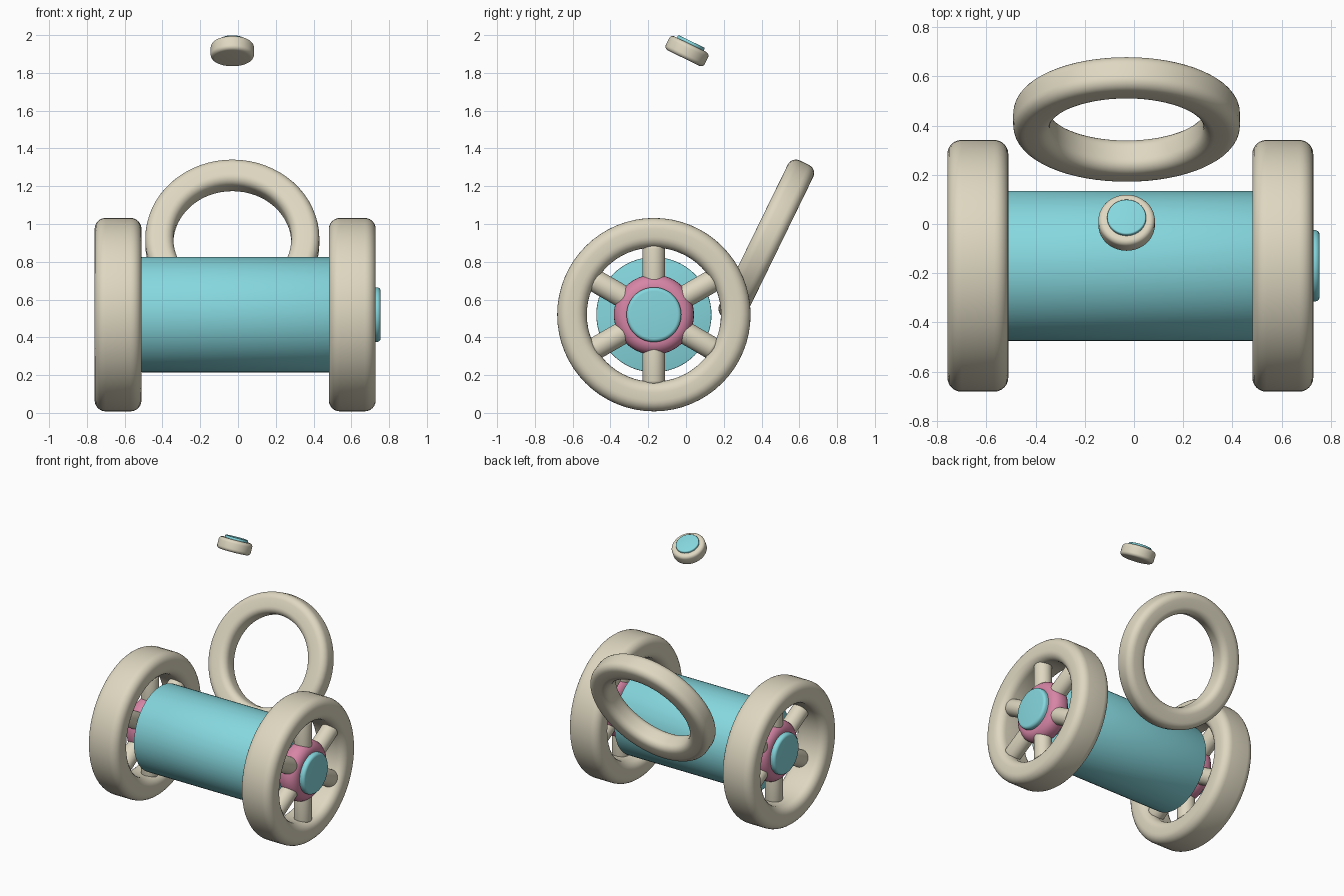
import bpy
import bmesh
from math import sin, cos, pi, radians
from mathutils import Matrix, Vector

cube = bpy.data.objects.get("Cube")
if cube:
    bpy.data.objects.remove(cube)


def material(name, rgb):
    mat = bpy.data.materials.new(name)
    color = (*rgb, 1)
    mat.diffuse_color = color
    mat.use_nodes = True
    mat.node_tree.nodes["Principled BSDF"].inputs["Base Color"].default_value = color
    return mat


CREAM = material("cream", (0.73, 0.68, 0.53))
BLUE = material("sky blue", (0.235, 0.68, 0.73))
PINK = material("rose pink", (0.68, 0.235, 0.38))


def section(inner, outer, half, round_by, steps=6):
    """Cross-section (radius, height) with rounded corners; inner 0 is solid."""
    corners = [(outer, half, 1, 1, 0), (inner, half, -1, 1, 1),
               (inner, -half, -1, -1, 2), (outer, -half, 1, -1, 3)]
    points = []
    for r, h, sr, sh, quarter in corners:
        if r == 0:
            points.append((0, h))
            continue
        for i in range(steps + 1):
            a = (quarter + i / steps) * pi / 2
            points.append((r - sr * round_by + round_by * cos(a),
                           h - sh * round_by + round_by * sin(a)))
    return points


def lathe(name, mat, points, center, axis, segments=64):
    """Turn a closed cross-section round an axis through center."""
    bm = bmesh.new()
    rings = []
    for k in range(segments):
        a = 2 * pi * k / segments
        rings.append([bm.verts.new((r * cos(a), r * sin(a), h)) for r, h in points])
    n = len(points)
    for k, ring in enumerate(rings):
        nxt = rings[(k + 1) % segments]
        for i in range(n):
            j = (i + 1) % n
            if points[i][0] == 0 and points[j][0] == 0:
                continue
            bm.faces.new((ring[i], nxt[i], nxt[j], ring[j]))
    bmesh.ops.remove_doubles(bm, verts=bm.verts, dist=1e-5)
    bmesh.ops.recalc_face_normals(bm, faces=bm.faces)
    mesh = bpy.data.meshes.new(name)
    bm.to_mesh(mesh)
    bm.free()
    mesh.materials.append(mat)
    obj = bpy.data.objects.new(name, mesh)
    turn = Vector((0, 0, 1)).rotation_difference(Vector(axis)).to_matrix().to_4x4()
    obj.matrix_world = Matrix.Translation(center) @ turn
    bpy.context.collection.objects.link(obj)
    bpy.ops.object.select_all(action='DESELECT')
    obj.select_set(True)
    bpy.context.view_layer.objects.active = obj
    bpy.ops.object.shade_smooth_by_angle(angle=radians(35))
    return obj


X = Vector((1, 0, 0))
AXLE_Y, AXLE_Z = -0.17, 0.52

# Drum between the wheels
lathe("drum", BLUE, section(0, 0.305, 0.5, 0.004, 2), (-0.013, AXLE_Y, AXLE_Z), X)

# Two identical wheels, hubs set slightly towards +x
for side, wheel_x in (("right", -0.635), ("left", 0.605)):
    hub = Vector((wheel_x + 0.042, AXLE_Y, AXLE_Z))
    lathe(side + "_tyre", CREAM, section(0.355, 0.512, 0.124, 0.058),
          (wheel_x, AXLE_Y, AXLE_Z), X)
    lathe(side + "_hub_ring", PINK, section(0.07, 0.212, 0.073, 0.065), hub, X)
    lathe(side + "_hub_cap", BLUE, section(0, 0.145, 0.108, 0.02), hub, X)
    for i in range(6):
        a = pi / 2 + i * pi / 3
        out = Vector((0, cos(a), sin(a)))
        lathe(f"{side}_spoke_{i + 1}", CREAM, section(0, 0.06, 0.135, 0.02, 4),
              hub + out * 0.235, out, 32)

# Leaning handle ring behind the drum
TILT = radians(26)
lathe("handle_ring", CREAM, section(0.312, 0.461, 0.075, 0.048),
      (-0.03, 0.425, 0.91), (0, cos(TILT), -sin(TILT)))

# Floating knob with an inset button
up = Vector((0, sin(TILT), cos(TILT)))
knob = Vector((-0.03, 0.005, 1.915))
lathe("knob", CREAM, section(0, 0.115, 0.041, 0.022), knob, up)
lathe("knob_button", BLUE, section(0, 0.079, 0.02, 0.006, 3), knob + up * 0.037, up)
